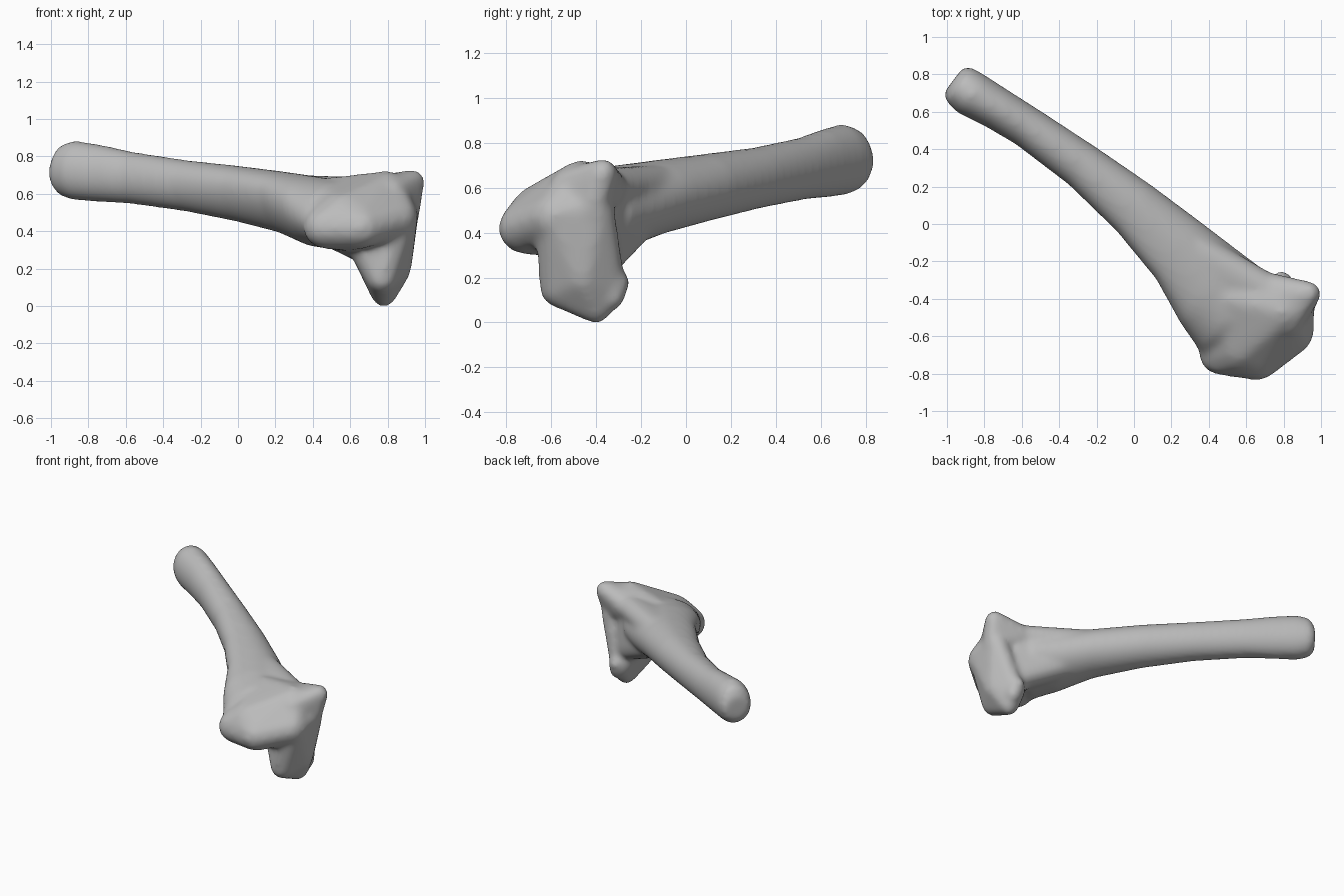
import bpy, bmesh, math
from mathutils import Vector, Matrix

cube = bpy.data.objects.get("Cube")
if cube:
    bpy.data.objects.remove(cube, do_unlink=True)

mat = bpy.data.materials.new("bone grey")
mat.use_nodes = True
GREY = (0.5, 0.5, 0.5, 1)
mat.diffuse_color = GREY
mat.node_tree.nodes["Principled BSDF"].inputs["Base Color"].default_value = GREY

bm = bmesh.new()
SIDE = Vector((0.6, 0.8, 0))      # across the shaft, horizontal


def loft(stations, sides=32):
    """Skin cross-sections: x, y, half width, bottom z, top z, z of the front edge."""
    rings = []
    for x, y, w, low, high, edge in stations:
        mid = (low + high) / 2
        ring = []
        for i in range(sides):
            a = 2 * math.pi * i / sides
            c, s = math.cos(a), math.sin(a)
            p = Vector((x, y, mid)) + SIDE * w * c
            p.z += (high - low) / 2 * s + (edge - mid) * max(-c, 0) ** 2
            ring.append(bm.verts.new(p))
        rings.append(ring)
    for r, q in zip(rings, rings[1:]):
        for i in range(sides):
            j = (i + 1) % sides
            bm.faces.new((r[i], r[j], q[j], q[i]))
    bm.faces.new(rings[0][::-1])
    bm.faces.new(rings[-1])


def rounded_hull(balls):
    """Convex skin stretched over balls: x, y, z, radius."""
    part = bmesh.new()
    for x, y, z, r in balls:
        bmesh.ops.create_icosphere(part, subdivisions=2, radius=r,
                                   matrix=Matrix.Translation((x, y, z)))
    res = bmesh.ops.convex_hull(part, input=part.verts[:])
    junk = {g for g in res["geom_interior"] if isinstance(g, bmesh.types.BMVert)}
    bmesh.ops.delete(part, geom=list(junk), context='VERTS')
    bmesh.ops.recalc_face_normals(part, faces=part.faces[:])
    mesh = bpy.data.meshes.new("part")
    part.to_mesh(mesh)
    part.free()
    bm.from_mesh(mesh)
    bpy.data.meshes.remove(mesh)


# Shaft, flaring towards the head
loft([(-0.965, 0.77, 0.085, 0.63, 0.80, 0.71),
      (-0.935, 0.745, 0.115, 0.585, 0.865, 0.72),
      (-0.87, 0.695, 0.125, 0.565, 0.885, 0.72),
      (-0.72, 0.61, 0.115, 0.555, 0.86, 0.70),
      (-0.565, 0.515, 0.112, 0.545, 0.825, 0.68),
      (-0.275, 0.31, 0.125, 0.505, 0.78, 0.65),
      (0.0, 0.085, 0.155, 0.45, 0.75, 0.63),
      (0.235, -0.14, 0.195, 0.39, 0.72, 0.60),
      (0.40, -0.335, 0.25, 0.32, 0.695, 0.53),
      (0.53, -0.47, 0.28, 0.30, 0.67, 0.45),
      (0.62, -0.52, 0.16, 0.35, 0.64, 0.48)])

# Broad head with its front lobe
rounded_hull([(0.46, -0.695, 0.42, 0.115), (0.66, -0.725, 0.42, 0.115),
              (0.56, -0.67, 0.50, 0.11), (0.85, -0.58, 0.47, 0.115),
              (0.80, -0.47, 0.625, 0.10), (0.76, -0.37, 0.60, 0.10),
              (0.50, -0.40, 0.58, 0.11), (0.60, -0.52, 0.38, 0.09)])

# Flat top web easing the shaft into the head
rounded_hull([(0.26, -0.10, 0.605, 0.10), (0.21, -0.24, 0.595, 0.09),
              (0.44, -0.67, 0.44, 0.09), (0.56, -0.30, 0.59, 0.10),
              (0.73, -0.36, 0.60, 0.09), (0.70, -0.60, 0.54, 0.09)])

# Underside web flaring down to the joint
rounded_hull([(0.36, -0.20, 0.48, 0.10), (0.76, -0.38, 0.27, 0.085),
              (0.56, -0.48, 0.40, 0.10), (0.70, -0.50, 0.32, 0.09),
              (0.72, -0.38, 0.55, 0.09)])

# Raised back corner
rounded_hull([(0.935, -0.37, 0.665, 0.066), (0.90, -0.42, 0.50, 0.075),
              (0.74, -0.35, 0.60, 0.09), (0.82, -0.52, 0.60, 0.09),
              (0.62, -0.40, 0.58, 0.10)])

# Joint face tapering down to the lowest point
rounded_hull([(0.78, -0.40, 0.06, 0.068), (0.77, -0.57, 0.15, 0.085),
              (0.78, -0.34, 0.15, 0.075), (0.85, -0.46, 0.20, 0.08),
              (0.885, -0.40, 0.50, 0.085), (0.86, -0.57, 0.48, 0.105),
              (0.66, -0.48, 0.36, 0.09)])

# Small knob on the back of the joint
rounded_hull([(0.79, -0.305, 0.18, 0.058), (0.80, -0.33, 0.11, 0.058)])

mesh = bpy.data.meshes.new("bone")
bmesh.ops.recalc_face_normals(bm, faces=bm.faces[:])
bm.to_mesh(mesh)
bm.free()
bone = bpy.data.objects.new("bone", mesh)
bpy.context.collection.objects.link(bone)
mesh.materials.append(mat)

# Fuse the parts into one smooth skin
fuse = bone.modifiers.new("fuse", 'REMESH')
fuse.mode = 'VOXEL'
fuse.voxel_size = 0.016
fuse.use_smooth_shade = True
soften = bone.modifiers.new("soften", 'SMOOTH')
soften.factor = 0.5
soften.iterations = 20
